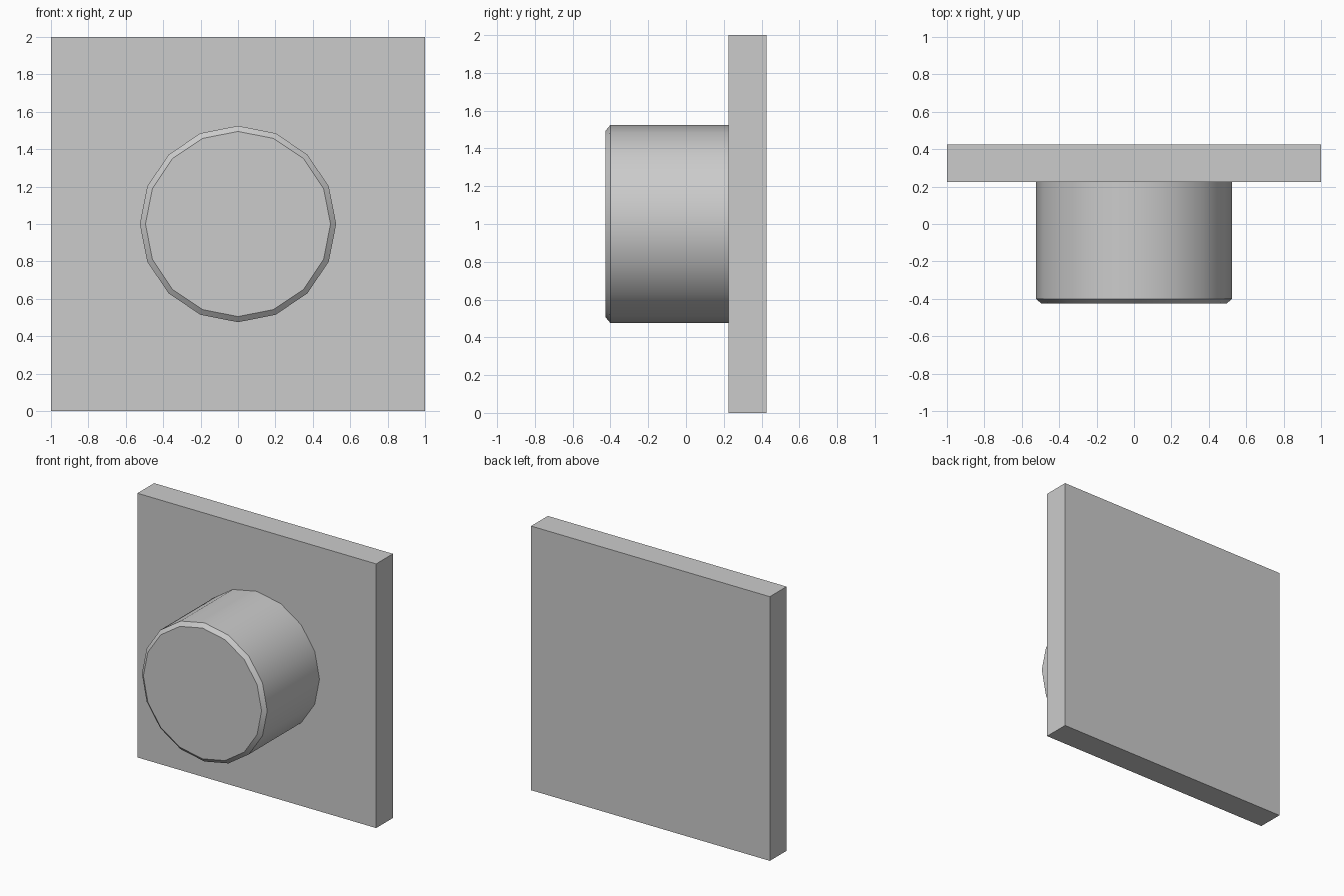
import bpy, bmesh, math

if "Cube" in bpy.data.objects:
    bpy.data.objects.remove(bpy.data.objects["Cube"])

SIDES = 16


def finish(bm, name):
    bmesh.ops.recalc_face_normals(bm, faces=bm.faces)
    mesh = bpy.data.meshes.new(name)
    bm.to_mesh(mesh)
    bm.free()
    obj = bpy.data.objects.new(name, mesh)
    bpy.context.collection.objects.link(obj)
    return obj


# Square back plate
bm = bmesh.new()
bmesh.ops.create_cube(bm, size=1)
bmesh.ops.scale(bm, vec=(2, 0.2, 2), verts=bm.verts)
bmesh.ops.translate(bm, vec=(0, 0.325, 1), verts=bm.verts)
finish(bm, "back_plate")

# Round knob: (radius, y) profile swept around the y axis, with chamfered front rim
profile = [(0.495, -0.425), (0.525, -0.40), (0.525, 0.23)]
bm = bmesh.new()
rings = []
for r, y in profile:
    angles = [2 * math.pi * i / SIDES for i in range(SIDES)]
    rings.append([bm.verts.new((r * math.cos(a), y, 1 + r * math.sin(a))) for a in angles])
for a, b in zip(rings, rings[1:]):
    for i in range(SIDES):
        j = (i + 1) % SIDES
        bm.faces.new((a[i], a[j], b[j], b[i]))
bm.faces.new(rings[0])
bm.faces.new(rings[-1])
knob = finish(bm, "knob")

# Smooth barrel, crisp rim
bpy.ops.object.select_all(action='DESELECT')
knob.select_set(True)
bpy.context.view_layer.objects.active = knob
bpy.ops.object.shade_smooth_by_angle(angle=math.radians(30))
